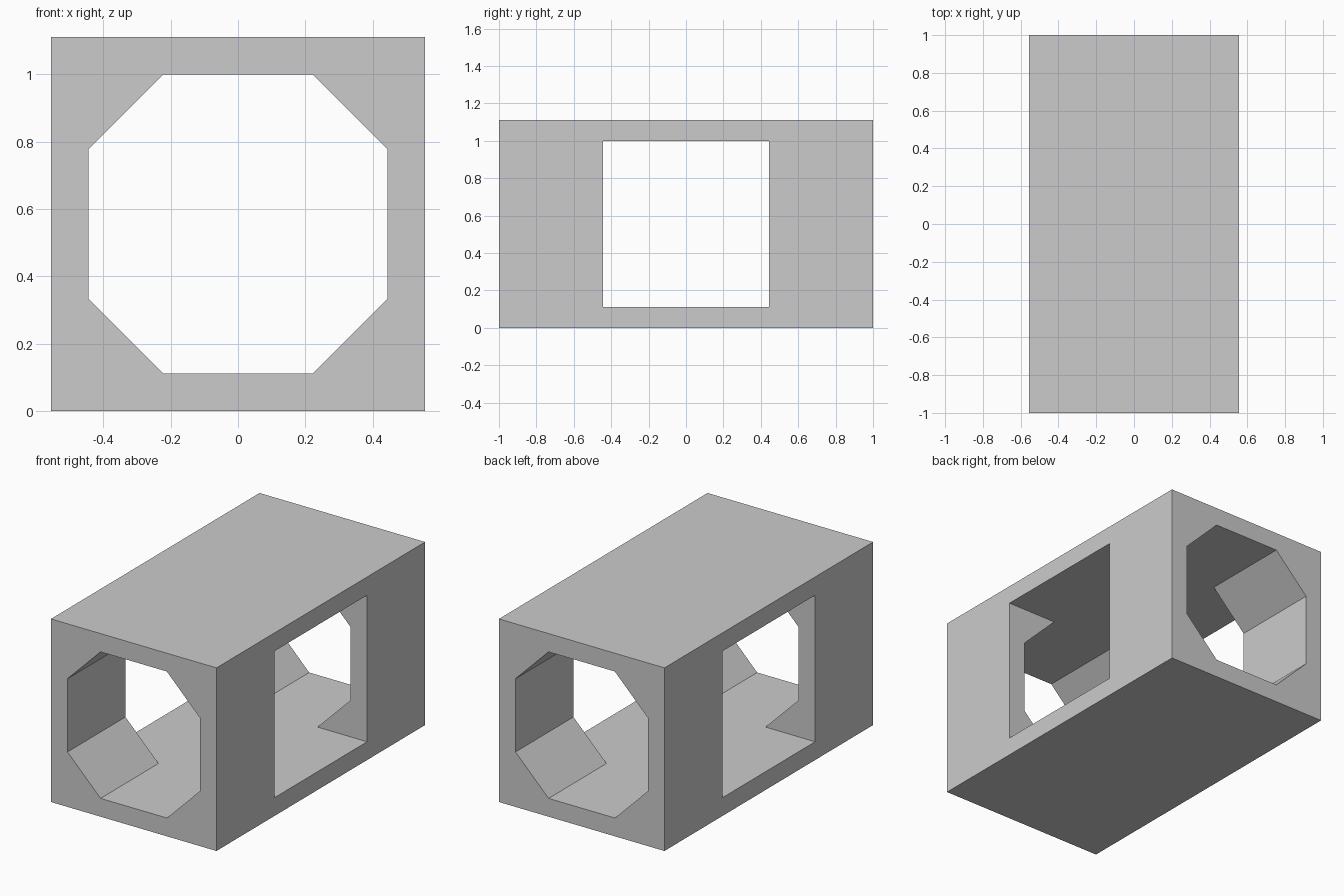
import bpy, bmesh
from mathutils import Vector

if "Cube" in bpy.data.objects:
    bpy.data.objects.remove(bpy.data.objects["Cube"])

U = 1 / 9  # wall thickness, the module of the whole part


def prism(name, profile, offset, sweep):
    """Closed solid: a flat profile moved to offset and extruded along sweep."""
    bm = bmesh.new()
    face = bm.faces.new([bm.verts.new(Vector(p) + Vector(offset)) for p in profile])
    ext = bmesh.ops.extrude_face_region(bm, geom=[face], use_keep_orig=True)
    verts = [g for g in ext["geom"] if isinstance(g, bmesh.types.BMVert)]
    bmesh.ops.translate(bm, verts=verts, vec=sweep)
    bmesh.ops.recalc_face_normals(bm, faces=bm.faces)
    mesh = bpy.data.meshes.new(name)
    bm.to_mesh(mesh)
    bm.free()
    obj = bpy.data.objects.new(name, mesh)
    bpy.context.collection.objects.link(obj)
    return obj


def cut(target, cutter):
    mod = target.modifiers.new(cutter.name, 'BOOLEAN')
    mod.operation = 'DIFFERENCE'
    mod.solver = 'EXACT'
    mod.object = cutter
    cutter.hide_render = True
    cutter.hide_set(True)


# outer block
block = [(x * U, 0, z * U) for x, z in ((-5, 0), (5, 0), (5, 10), (-5, 10))]
housing = prism("tunnel_housing", block, (0, -1, 0), (0, 2, 0))

# octagonal tunnel from front to back
octagon = [(x * U, 0, z * U) for x, z in
           ((-2, 1), (2, 1), (4, 3), (4, 7), (2, 9), (-2, 9), (-4, 7), (-4, 3))]
cut(housing, prism("tunnel_cutter", octagon, (0, -1.2, 0), (0, 2.4, 0)))

# square window from side to side, flush with the tunnel floor and ceiling
square = [(0, y * U, z * U) for y, z in ((-4, 1), (4, 1), (4, 9), (-4, 9))]
cut(housing, prism("window_cutter", square, (-0.8, 0, 0), (1.6, 0, 0)))
